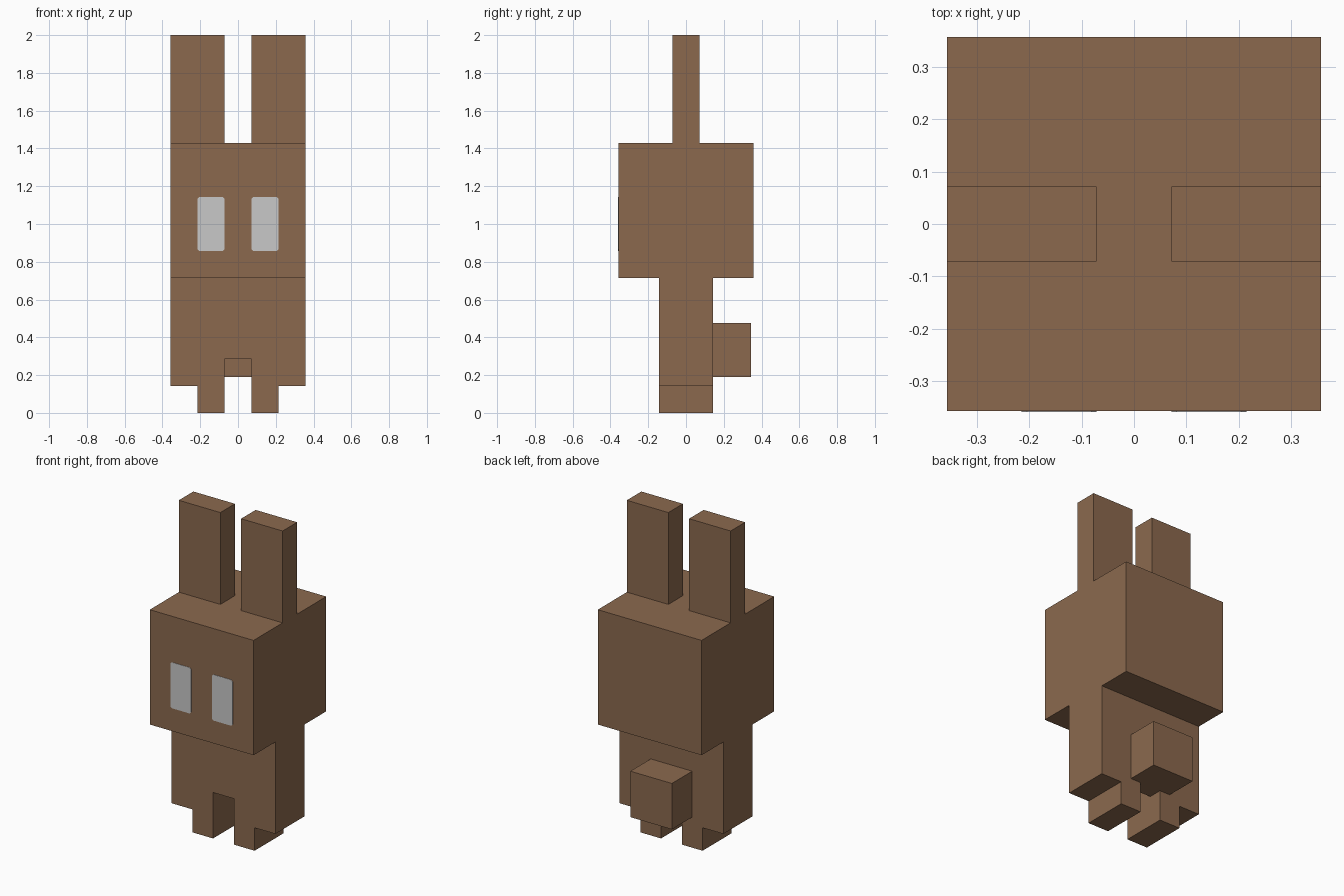
import bpy
import bmesh

U = 1 / 7  # building unit: the figure is 14 units tall

cube = bpy.data.objects.get("Cube")
if cube:
    bpy.data.objects.remove(cube, do_unlink=True)


def make_material(name, rgb):
    mat = bpy.data.materials.new(name)
    mat.use_nodes = True
    colour = (*rgb, 1.0)
    mat.diffuse_color = colour
    mat.node_tree.nodes["Principled BSDF"].inputs["Base Color"].default_value = colour
    return mat


brown = make_material("brown_fur", (0.258, 0.141, 0.076))
grey = make_material("light_grey_eye", (0.578, 0.578, 0.578))


def prism(name, outline, y_front, y_back, mat):
    """Extrude an outline in the xz plane from y_front to y_back."""
    bm = bmesh.new()
    face = bm.faces.new([bm.verts.new((x, y_front, z)) for x, z in outline])
    result = bmesh.ops.extrude_face_region(bm, geom=[face])
    moved = [g for g in result["geom"] if isinstance(g, bmesh.types.BMVert)]
    bmesh.ops.translate(bm, verts=moved, vec=(0, y_back - y_front, 0))
    bmesh.ops.recalc_face_normals(bm, faces=bm.faces)
    mesh = bpy.data.meshes.new(name)
    bm.to_mesh(mesh)
    bm.free()
    mesh.materials.append(mat)
    obj = bpy.data.objects.new(name, mesh)
    bpy.context.collection.objects.link(obj)
    return obj


def box(name, x, y, z, mat):
    """Box from (min, max) ranges."""
    return prism(name, [(x[0], z[0]), (x[1], z[0]), (x[1], z[1]), (x[0], z[1])], *y, mat)


# Body and legs: one mirrored outline with a notch between the legs
half = [(U / 2, 2 * U), (U / 2, 0), (1.5 * U, 0), (1.5 * U, U), (2.5 * U, U), (2.5 * U, 5 * U)]
outline = half + [(-x, z) for x, z in reversed(half)]
prism("body_and_legs", outline, -U, U, brown)

# Head
box("head", (-2.5 * U, 2.5 * U), (-2.5 * U, 2.5 * U), (5 * U, 10 * U), brown)

# Square tail, partly set into the back
box("tail", (-U, U), (0.4 * U, 2.4 * U), (0.19, 0.19 + 2 * U), brown)

# Ears and eyes on both sides
c = 0.01  # clipped eye corner
for side, s in (("left", 1), ("right", -1)):
    box(side + "_ear", sorted((s * U / 2, s * 2.5 * U)), (-U / 2, U / 2), (10 * U, 14 * U), brown)
    x0, x1 = sorted((s * U / 2, s * 1.5 * U))
    z0, z1 = 6 * U, 8 * U
    eye = [(x0 + c, z0), (x1 - c, z0), (x1, z0 + c), (x1, z1 - c),
           (x1 - c, z1), (x0 + c, z1), (x0, z1 - c), (x0, z0 + c)]
    prism(side + "_eye", eye, -2.5 * U - 0.002, -2.5 * U + 0.002, grey)
